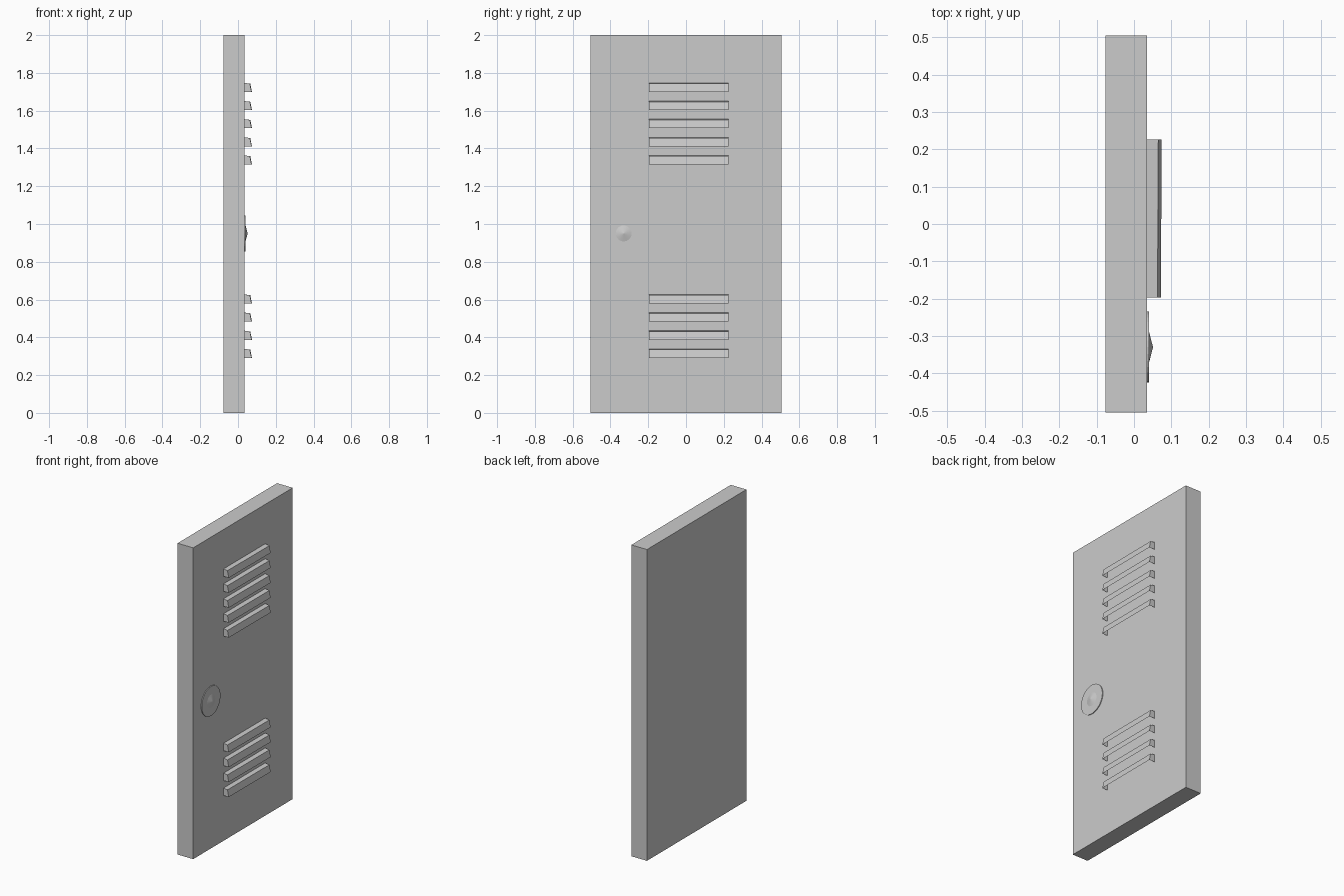
import bpy, bmesh
from math import pi
from mathutils import Matrix, Vector

cube = bpy.data.objects.get("Cube")
if cube:
    bpy.data.objects.remove(cube, do_unlink=True)

metal = bpy.data.materials.new("grey_metal")
metal.use_nodes = True
grey = (0.6, 0.6, 0.6, 1)
metal.diffuse_color = grey
metal.node_tree.nodes["Principled BSDF"].inputs["Base Color"].default_value = grey

FACE = 0.035   # outer face of the door
BACK = -0.076  # inner face of the door


def finish(name, bm, smooth=False):
    mesh = bpy.data.meshes.new(name)
    bm.to_mesh(mesh)
    bm.free()
    mesh.materials.append(metal)
    for p in mesh.polygons:
        p.use_smooth = smooth
    obj = bpy.data.objects.new(name, mesh)
    bpy.context.collection.objects.link(obj)
    return obj


def box(bm, lo, hi):
    lo, hi = Vector(lo), Vector(hi)
    place = Matrix.Translation((lo + hi) / 2) @ Matrix.Diagonal((*(hi - lo), 1))
    bmesh.ops.create_cube(bm, size=1, matrix=place)


# Door slab
bm = bmesh.new()
box(bm, (BACK, -0.505, 0), (FACE, 0.505, 2))
finish("door_panel", bm)


# Louvre hood: sloping front, open underneath
def louvre(name, top):
    bm = bmesh.new()
    box(bm, (FACE, -0.197, top - 0.048), (0.074, 0.226, top))
    bm.normal_update()
    under = [f for f in bm.faces if f.normal.z < -0.9]
    against_door = [f for f in bm.faces if f.normal.x < -0.9]
    for v in bm.verts:
        if v.co.x > FACE + 0.01:
            if v.co.z > top - 0.01:
                v.co += Vector((-0.009, 0, -0.004))
            if v.co.y < 0:
                v.co.x -= 0.002
    bmesh.ops.delete(bm, geom=under + against_door, context='FACES')
    finish(name, bm)


for group, first, count in (("upper", 1.747, 5), ("lower", 0.627, 4)):
    for i in range(count):
        louvre(f"{group}_louvre_{i + 1}", first - i * 0.096)


# Knob: thin round plate with a shallow pointed centre
def turned(name, start, end, r1, r2):
    bm = bmesh.new()
    place = Matrix.Translation(((start + end) / 2, -0.33, 0.95)) @ Matrix.Rotation(pi / 2, 4, 'Y')
    bmesh.ops.create_cone(bm, cap_ends=True, segments=32, radius1=r1, radius2=r2,
                          depth=end - start, matrix=place)
    return finish(name, bm)


turned("knob_plate", FACE, 0.040, 0.095, 0.095)
turned("knob_centre", 0.039, 0.051, 0.046, 0.0)
